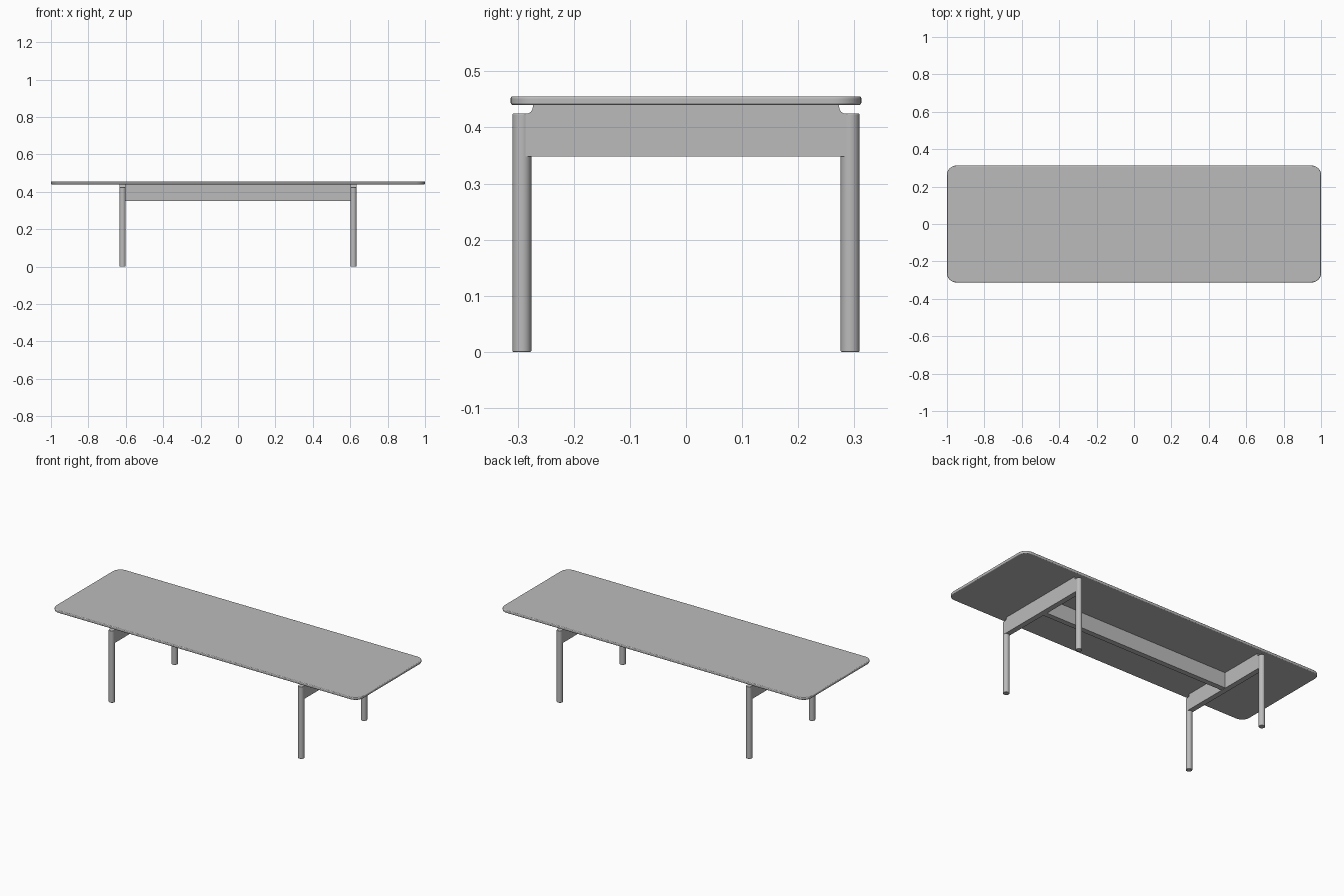
import bpy, bmesh, math

if "Cube" in bpy.data.objects:
    bpy.data.objects.remove(bpy.data.objects["Cube"])

mat = bpy.data.materials.new("light grey")
mat.diffuse_color = (0.5, 0.5, 0.5, 1)
mat.use_nodes = True
mat.node_tree.nodes["Principled BSDF"].inputs["Base Color"].default_value = mat.diffuse_color


def arc(cx, cy, r, a0, a1, n):
    """Points along a circular arc, angles in degrees."""
    return [(cx + r * math.cos(math.radians(a0 + (a1 - a0) * i / n)),
             cy + r * math.sin(math.radians(a0 + (a1 - a0) * i / n))) for i in range(n + 1)]


def prism(name, points, direction, bevel=0.0, segments=2):
    """Extrude a closed outline of 3D points, soften its rims and shade it."""
    bm = bmesh.new()
    face = bm.faces.new([bm.verts.new(p) for p in points])
    ext = bmesh.ops.extrude_face_region(bm, geom=[face])
    moved = [v for v in ext["geom"] if isinstance(v, bmesh.types.BMVert)]
    bmesh.ops.translate(bm, verts=moved, vec=direction)
    bmesh.ops.recalc_face_normals(bm, faces=bm.faces)
    me = bpy.data.meshes.new(name)
    bm.to_mesh(me)
    bm.free()
    ob = bpy.data.objects.new(name, me)
    bpy.context.collection.objects.link(ob)
    me.materials.append(mat)
    if bevel:
        mod = ob.modifiers.new("soft rim", "BEVEL")
        mod.width = bevel
        mod.segments = segments
        mod.limit_method = "ANGLE"
        mod.angle_limit = math.radians(40)
    bpy.ops.object.select_all(action="DESELECT")
    ob.select_set(True)
    bpy.context.view_layer.objects.active = ob
    bpy.ops.object.shade_smooth_by_angle(angle=math.radians(35))
    return ob


# Table top: thin slab with rounded corners
W, D, R = 1.0, 0.3125, 0.05
outline = (arc(W - R, D - R, R, 0, 90, 10) + arc(R - W, D - R, R, 90, 180, 10)
           + arc(R - W, R - D, R, 180, 270, 10) + arc(W - R, R - D, R, 270, 360, 10))
prism("table_top", [(x, y, 0.44) for x, y in outline], (0, 0, 0.0155), 0.004, 3)

LEG_X, LEG_Y, LEG_R, LEG_H = 0.617, 0.2925, 0.0168, 0.425
RAIL_T = 0.031

# Round legs with softened ends
circle = arc(0, 0, LEG_R, 0, 360, 32)[:-1]
for sx, side in ((-1, "left"), (1, "right")):
    for sy, end in ((-1, "front"), (1, "back")):
        prism(f"{end}_{side}_leg",
              [(sx * LEG_X + x, sy * LEG_Y + y, 0) for x, y in circle],
              (0, 0, LEG_H), 0.002)

# Cross rails: end boards with a filleted notch over each leg
half = [(LEG_Y, 0.348), (LEG_Y, LEG_H - 0.0005)]
half += arc(0.285, LEG_H + 0.0115, 0.012, 270, 180, 6)
half += [(0.273, 0.4405)]
profile = half + [(-y, z) for y, z in reversed(half)]
for sx, side in ((-1, "left"), (1, "right")):
    x0 = sx * LEG_X - RAIL_T / 2
    prism(f"{side}_cross_rail", [(x0, y, z) for y, z in profile], (RAIL_T, 0, 0))

# Long centre rail joining the cross rails
t = RAIL_T / 2
prism("centre_rail", [(-0.603, -t, 0.35), (-0.603, t, 0.35),
                      (-0.603, t, 0.4405), (-0.603, -t, 0.4405)], (1.206, 0, 0))
